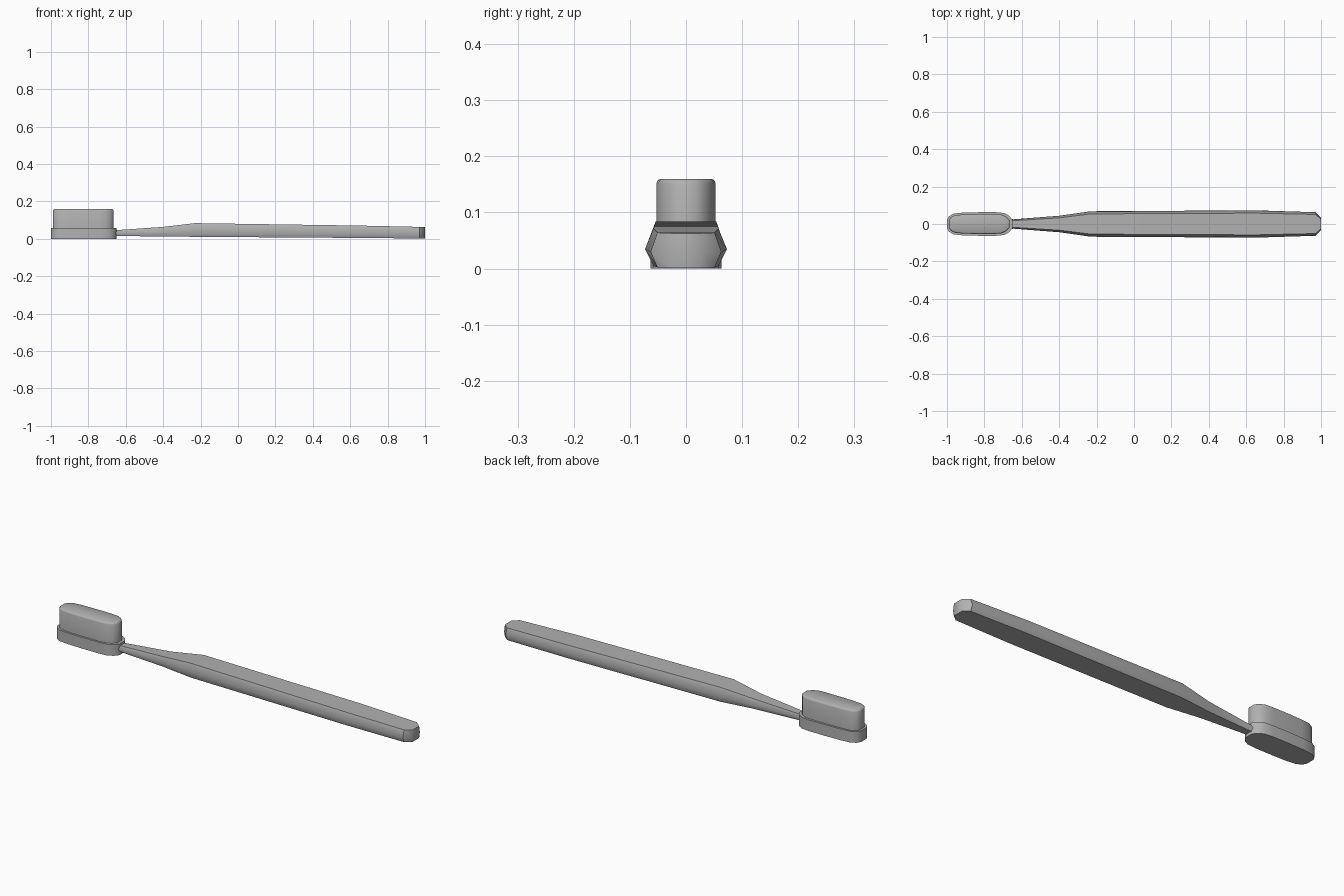
import bpy, math

if "Cube" in bpy.data.objects:
    bpy.data.objects.remove(bpy.data.objects["Cube"])

grey = bpy.data.materials.new("dark_grey")
grey.diffuse_color = (.44, .44, .44, 1)
grey.use_nodes = True
grey.node_tree.nodes["Principled BSDF"].inputs["Base Color"].default_value = grey.diffuse_color


def loft(name, rings, sharp_ring=None):
    """Skin equal-length rings of points, cap both ends, smooth by angle."""
    n = len(rings[0])
    verts = [p for r in rings for p in r]
    faces = [(k * n + i, k * n + (i + 1) % n, (k + 1) * n + (i + 1) % n, (k + 1) * n + i)
             for k in range(len(rings) - 1) for i in range(n)]
    faces += [tuple(reversed(range(n))), tuple(range(len(verts) - n, len(verts)))]
    me = bpy.data.meshes.new(name)
    me.from_pydata(verts, [], faces)
    me.materials.append(grey)
    ob = bpy.data.objects.new(name, me)
    bpy.context.collection.objects.link(ob)
    bpy.context.view_layer.objects.active = ob
    ob.select_set(True)
    bpy.ops.object.mode_set(mode='EDIT')
    bpy.ops.mesh.select_all(action='SELECT')
    bpy.ops.mesh.normals_make_consistent(inside=False)
    bpy.ops.object.mode_set(mode='OBJECT')
    bpy.ops.object.shade_smooth_by_angle(angle=math.radians(60))
    ob.select_set(False)
    if sharp_ring is not None:
        for e in me.edges:
            if all(v // n == sharp_ring for v in e.vertices):
                e.use_edge_sharp = True
    return ob


# Half outline of the head, as fractions of half length and half width
HALF = [(-1, .35), (-.94, .65), (-.8, .88), (-.5, .97), (0, 1),
        (.5, 1), (.75, .93), (.9, .7), (1, .35)]


def outline(x0, x1, w, z):
    c, h = (x0 + x1) / 2, (x1 - x0) / 2
    side = [(c + u * h, v * w, z) for u, v in HALF]
    return side + [(x, -y, z) for x, y, z in reversed(side)]


# Head plate
loft("head", [outline(-1, -.65, .063, 0), outline(-1, -.65, .063, .057)])

# Bristle block with softened top edge
loft("bristles", [outline(-.99, -.665, .053, .05), outline(-.99, -.665, .053, .151),
                  outline(-.987, -.668, .051, .157), outline(-.98, -.675, .046, .16)])


# Handle: six-sided section (x, side half width, flat half width, bottom, top)
def hexagon(x, w, t, b, top):
    m = b + (top - b) * .45
    return [(x, w, m), (x, t, top), (x, -t, top), (x, -w, m), (x, -t, b), (x, t, b)]


loft("handle", [hexagon(*s) for s in [
    (-.67, .032, .025, .014, .046),
    (-.645, .025, .018, .015, .047),
    (-.4, .044, .033, .013, .064),
    (-.23, .068, .054, .011, .084),
    (.65, .073, .058, .005, .071),
    (.97, .063, .051, .002, .064),
    (1, .032, .026, .002, .063)]], sharp_ring=5)
